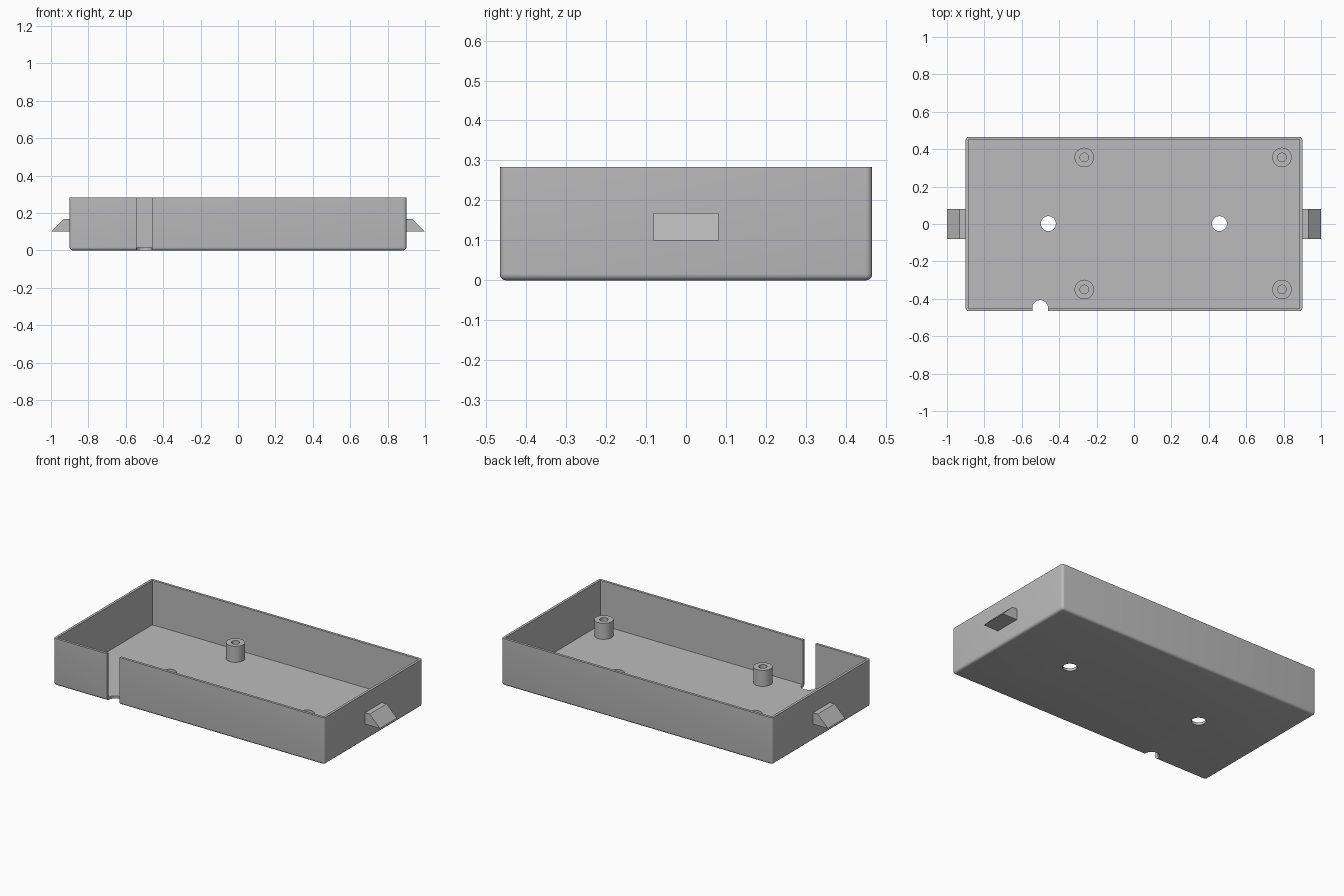
import bpy, bmesh, math
from mathutils import Vector

if "Cube" in bpy.data.objects:
    bpy.data.objects.remove(bpy.data.objects["Cube"], do_unlink=True)

grey = bpy.data.materials.new("plain grey plastic")
grey.use_nodes = True
grey.diffuse_color = (0.5, 0.5, 0.5, 1)
grey.node_tree.nodes["Principled BSDF"].inputs["Base Color"].default_value = (0.5, 0.5, 0.5, 1)

HX, Y0, Y1, H = 0.9, -0.466, 0.466, 0.283   # tray extents
WALL, FLOOR = 0.015, 0.016
BOSS_TOP = 0.112


def add_object(name, bm):
    bmesh.ops.recalc_face_normals(bm, faces=bm.faces)
    mesh = bpy.data.meshes.new(name)
    bm.to_mesh(mesh)
    bm.free()
    mesh.materials.append(grey)
    ob = bpy.data.objects.new(name, mesh)
    bpy.context.collection.objects.link(ob)
    return ob


def box(lo, hi):
    bm = bmesh.new()
    bmesh.ops.create_cube(bm, size=1)
    lo, hi = Vector(lo), Vector(hi)
    for v in bm.verts:
        v.co = (lo + hi) / 2 + v.co * (hi - lo)
    return bm


def cylinder(x, y, z0, z1, r):
    bm = bmesh.new()
    bmesh.ops.create_cone(bm, cap_ends=True, segments=48, radius1=r, radius2=r, depth=z1 - z0)
    bmesh.ops.translate(bm, verts=bm.verts, vec=(x, y, (z0 + z1) / 2))
    return bm


def activate(ob):
    bpy.ops.object.select_all(action='DESELECT')
    ob.select_set(True)
    bpy.context.view_layer.objects.active = ob


def cut(ob, bm):
    cutter = add_object("cutter", bm)
    cutter.hide_render = True
    mod = ob.modifiers.new("cut", 'BOOLEAN')
    mod.operation, mod.solver, mod.object = 'DIFFERENCE', 'EXACT', cutter
    activate(ob)
    bpy.ops.object.modifier_apply(modifier=mod.name)
    bpy.data.objects.remove(cutter, do_unlink=True)


def smooth(ob):
    activate(ob)
    bpy.ops.object.shade_smooth_by_angle(angle=math.radians(30))


# Tray shell: rounded everywhere except the open rim
bm = box((-HX, Y0, 0), (HX, Y1, H))
edges = [e for e in bm.edges if min(v.co.z for v in e.verts) < H / 2]
bmesh.ops.bevel(bm, geom=edges, offset=0.016, segments=5, profile=0.5, affect='EDGES')
tray = add_object("tray", bm)
cut(tray, box((-HX + WALL, Y0 + WALL, FLOOR), (HX - WALL, Y1 - WALL, H + 0.1)))

# Screw holes through the floor
for x in (-0.458, 0.457):
    cut(tray, cylinder(x, 0.002, -0.1, 0.1, 0.04))

# Cable slot in the front wall with a rounded end in the floor
SLOT_X, SLOT_Y, SLOT_R = -0.502, -0.449, 0.042
cut(tray, box((SLOT_X - SLOT_R, Y0 - 0.1, -0.1), (SLOT_X + SLOT_R, SLOT_Y, H + 0.1)))
cut(tray, cylinder(SLOT_X, SLOT_Y, -0.1, H + 0.1, SLOT_R))
smooth(tray)

# Standoffs with blind screw holes
profile = [(0.023, FLOOR + 0.001), (0.023, BOSS_TOP), (0.052, BOSS_TOP), (0.052, FLOOR - 0.004)]
for side, y in (("front", -0.35), ("back", 0.356)):
    for end, x in (("right", -0.266), ("left", 0.791)):
        bm = bmesh.new()
        verts = [bm.verts.new((r, 0, z)) for r, z in profile]
        line = [bm.edges.new(pair) for pair in zip(verts, verts[1:])]
        bmesh.ops.spin(bm, geom=verts + line, cent=(0, 0, 0), axis=(0, 0, 1),
                       angle=math.tau, steps=40, use_merge=True)
        bmesh.ops.remove_doubles(bm, verts=bm.verts, dist=1e-5)
        bmesh.ops.translate(bm, verts=bm.verts, vec=(x, y, 0))
        smooth(add_object(f"{side}_{end}_standoff", bm))

# Wedge clips on both ends
wedge = [(HX - 0.005, 0.1), (1.0, 0.1), (0.932, 0.168), (HX - 0.005, 0.168)]
for name, s in (("left_clip", 1), ("right_clip", -1)):
    bm = bmesh.new()
    face = bm.faces.new([bm.verts.new((s * x, -0.081, z)) for x, z in wedge])
    out = bmesh.ops.extrude_face_region(bm, geom=[face])
    bmesh.ops.translate(bm, vec=(0, 0.162, 0),
                        verts=[g for g in out["geom"] if isinstance(g, bmesh.types.BMVert)])
    add_object(name, bm)
